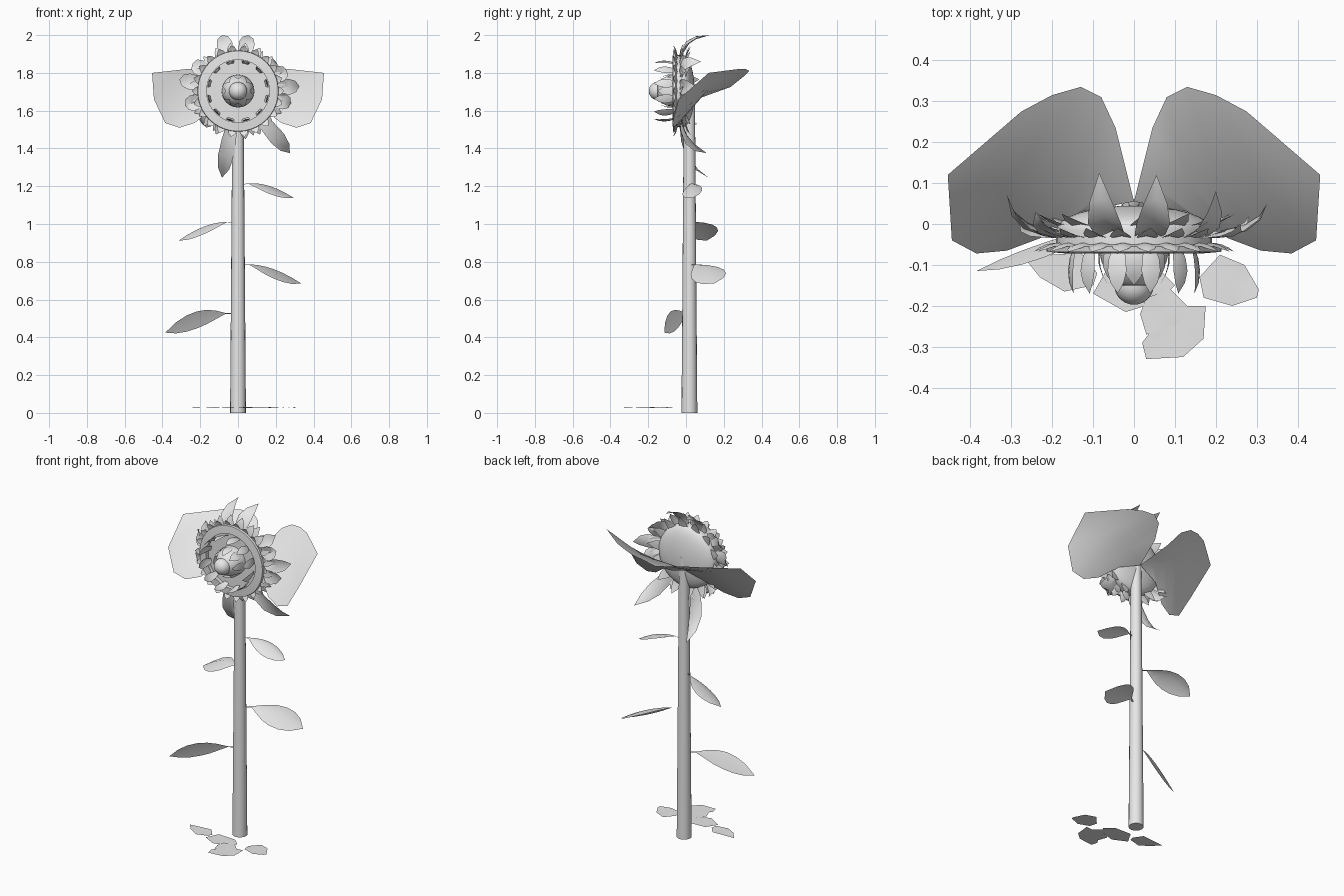
import bpy, bmesh, math
from mathutils import Vector, Matrix

if "Cube" in bpy.data.objects:
    bpy.data.objects.remove(bpy.data.objects["Cube"])

mat = bpy.data.materials.new("pale_grey")
mat.diffuse_color = (0.8, 0.8, 0.8, 1)
mat.use_nodes = True
mat.node_tree.nodes["Principled BSDF"].inputs["Base Color"].default_value = mat.diffuse_color
HEAD = Vector((0, 0, 1.704))


def finish(name, bm, angle=40):
    me = bpy.data.meshes.new(name)
    bm.to_mesh(me)
    bm.free()
    me.materials.append(mat)
    ob = bpy.data.objects.new(name, me)
    bpy.context.collection.objects.link(ob)
    bpy.ops.object.select_all(action='DESELECT')
    bpy.context.view_layer.objects.active = ob
    ob.select_set(True)
    bpy.ops.object.shade_smooth_by_angle(angle=math.radians(angle))
    return ob


def blade(bm, base, ctrl, tip, half, cup, widths):
    """Leaf sheet along a curved rib; cup shifts both edges off the rib."""
    base, ctrl, tip, half, cup = map(Vector, (base, ctrl, tip, half, cup))
    rows, n = [], len(widths) - 1
    for i, w in enumerate(widths):
        t = i / n
        p = base * (1 - t) ** 2 + ctrl * 2 * t * (1 - t) + tip * t * t
        if w == 0:
            rows.append([bm.verts.new(p)] * 3)
        else:
            rows.append([bm.verts.new(p + half * w * s + cup * w * abs(s)) for s in (-1, 0, 1)])
    for a, b in zip(rows, rows[1:]):
        for k in (0, 1):
            vs = list(dict.fromkeys((a[k], a[k + 1], b[k + 1], b[k])))
            if len(vs) > 2:
                bm.faces.new(vs)


def lathe(name, profile, segs=40, angle=40):
    """Spin (radius, y) points about the head's front-back axis."""
    bm = bmesh.new()
    rings = []
    for r, y in profile:
        if r == 0:
            rings.append([bm.verts.new(HEAD + Vector((0, y, 0)))] * segs)
        else:
            rings.append([bm.verts.new(HEAD + Vector((r * math.cos(a), y, r * math.sin(a))))
                          for a in (2 * math.pi * i / segs for i in range(segs))])
    for a, b in zip(rings, rings[1:]):
        for i in range(segs):
            j = (i + 1) % segs
            bm.faces.new(list(dict.fromkeys((a[i], a[j], b[j], b[i]))))
    bmesh.ops.recalc_face_normals(bm, faces=bm.faces)
    return finish(name, bm, angle)


def arc(r, depth, y, n=8):
    return [(r * math.cos(i * math.pi / 2 / n) if i < n else 0,
             y + depth * math.sin(i * math.pi / 2 / n)) for i in range(n + 1)]


# Stem
bm = bmesh.new()
bmesh.ops.create_cone(bm, cap_ends=True, segments=16, radius1=0.042, radius2=0.029, depth=1.72,
                      matrix=Matrix.Translation((0, 0.018, 0.86)))
finish("stem", bm)

# Flower head: rounded back, flat front rim, centre dome and tip
lathe("head_back", [(0, -0.05), (0.19, -0.05)] + arc(0.19, 0.06, -0.015))
lathe("head_rim", [(0.166, -0.05), (0.166, -0.072), (0.213, -0.068), (0.215, -0.055), (0.19, -0.05)])
lathe("centre_dome", arc(0.086, -0.11, -0.05), 24)
lathe("centre_tip", [(0, -0.145)] + arc(0.048, -0.047, -0.15), 24)

POINTED = (0.55, 0.9, 1, 0.7, 0)


def ring(name, count, offset, pts, half, widths=POINTED):
    """Ring of blades; pts are (radius, y) for base, control and tip."""
    bm = bmesh.new()
    for i in range(count):
        a = 2 * math.pi * (i + offset) / count
        out, side = Vector((math.cos(a), 0, math.sin(a))), Vector((-math.sin(a), 0, math.cos(a)))
        b, c, t = (HEAD + out * r + Vector((0, y, 0)) for r, y in pts)
        blade(bm, b, c, t, side * half, out * -0.004 + Vector((0, -0.005, 0)), widths)
    finish(name, bm)


# Inner florets reach forward, short petals fan outward, sepals behind
ring("inner_florets", 12, 0.5, [(0.15, -0.05), (0.178, -0.11), (0.153, -0.17)], 0.024)
ring("centre_florets", 8, 0, [(0.082, -0.05), (0.1, -0.1), (0.062, -0.15)], 0.025)
ring("short_petals_front", 22, 0, [(0.18, -0.045), (0.22, -0.045), (0.245, -0.068)], 0.024)
ring("short_petals_back", 20, 0.5, [(0.18, -0.03), (0.22, -0.03), (0.258, -0.01)], 0.026)
ring("sepals", 14, 0.25, [(0.16, -0.005), (0.2, 0.0), (0.25, 0.025)], 0.034, (1, 0.9, 0.65, 0))

# Long petals sweep backward around the head
bm = bmesh.new()
for tip in ((-0.085, 0.125, 2.0), (0.055, 0.12, 2.0), (0.325, 0.05, 1.73), (0.2, 0.08, 1.86),
            (-0.31, 0.07, 1.765), (-0.24, 0.03, 1.85), (0.26, 0, 1.81), (-0.28, 0, 1.63),
            (0.275, 0.11, 1.375), (-0.085, 0.12, 1.245), (0.28, 0.02, 1.64), (-0.19, 0.06, 1.53)):
    tip = Vector(tip)
    out = tip - HEAD
    out.y = 0
    reach = out.length
    out.normalize()
    side = Vector((-out.z, 0, out.x))
    blade(bm, HEAD + out * 0.15 + Vector((0, -0.025, 0)),
          HEAD + out * (reach * 0.6 + 0.11) + Vector((0, -0.015, 0)), tip,
          side * 0.042, Vector((0, -0.016, 0)), POINTED)
finish("long_petals", bm)

# Pair of broad leaves behind the head
upper = [(0.045, 0.235, 1.725), (0.08, 0.31, 1.785), (0.13, 0.335, 1.81),
         (0.2, 0.315, 1.82), (0.275, 0.275, 1.82)]
lower = [(0.13, 0.03, 1.61), (0.23, -0.035, 1.535), (0.31, -0.065, 1.51),
         (0.385, -0.072, 1.535), (0.445, -0.04, 1.66)]
rib = [(0.06, 0.085, 1.68), (0.13, 0.105, 1.695), (0.2, 0.115, 1.71),
       (0.29, 0.12, 1.735), (0.37, 0.12, 1.765)]
for sx, name in ((1, "broad_leaf_right"), (-1, "broad_leaf_left")):
    bm = bmesh.new()

    def vert(p):
        return bm.verts.new((sx * p[0], p[1], p[2]))
    base, tip = vert((0, 0.055, 1.66)), vert((0.455, 0.12, 1.8))
    up, mid, lo = ([base] + [vert(p) for p in row] + [tip] for row in (upper, rib, lower))
    for a, b in ((up, mid), (mid, lo)):
        for i in range(6):
            bm.faces.new(list(dict.fromkeys((a[i], a[i + 1], b[i + 1], b[i]))))
    finish(name, bm, 60)

# Stem leaves: base, bend offset, tip, half width, edge droop
LEAF = (0.06, 0.06, 0.5, 0.85, 1, 0.95, 0.65, 0)
for i, (b, bend, t, h, droop) in enumerate((
        ((0.02, 0.02, 1.21), 0.01, (0.295, 0.035, 1.138), (0, 0.052, 0.016), -0.026),
        ((-0.02, 0.02, 1.01), 0.05, (-0.315, 0.11, 0.912), (0, 0.07, 0.018), -0.022),
        ((0.02, 0.02, 0.785), 0.05, (0.335, 0.15, 0.685), (0, 0.085, 0.024), -0.026),
        ((-0.02, 0.02, 0.525), -0.02, (-0.385, -0.115, 0.425), (0, -0.018, 0.045), -0.008))):
    b, t = Vector(b), Vector(t)
    bm = bmesh.new()
    blade(bm, b, b.lerp(t, 0.45) + Vector((0, bend, 0.06)), t, h, (0, 0, droop), LEAF)
    finish("stem_leaf_%d" % (i + 1), bm, 60)

# Fallen petals lying in front of the stem
fallen = [
    [(-0.27, -0.08), (-0.23, -0.13), (-0.17, -0.165), (-0.1, -0.15), (-0.09, -0.12), (-0.13, -0.07)],
    [(-0.1, -0.17), (-0.02, -0.215), (0.06, -0.19), (0.1, -0.15), (0.05, -0.1), (-0.06, -0.1)],
    [(0.16, -0.13), (0.17, -0.18), (0.24, -0.2), (0.3, -0.18), (0.305, -0.16), (0.27, -0.1), (0.21, -0.075)],
    [(0.03, -0.33), (0.12, -0.325), (0.17, -0.28), (0.175, -0.2), (0.1, -0.2), (0.05, -0.25), (0.02, -0.29)],
    [(0.015, -0.22), (0.03, -0.27), (0.1, -0.25), (0.14, -0.21), (0.09, -0.16), (0.03, -0.18)]]
for i, outline in enumerate(fallen):
    bm = bmesh.new()
    z = 0.025 + 0.001 * i
    face = bm.faces.new([bm.verts.new((x, y, z + 0.003 * (k % 2))) for k, (x, y) in enumerate(outline)])
    bmesh.ops.poke(bm, faces=[face], offset=0.007)
    finish("fallen_petal_%d" % (i + 1), bm)
